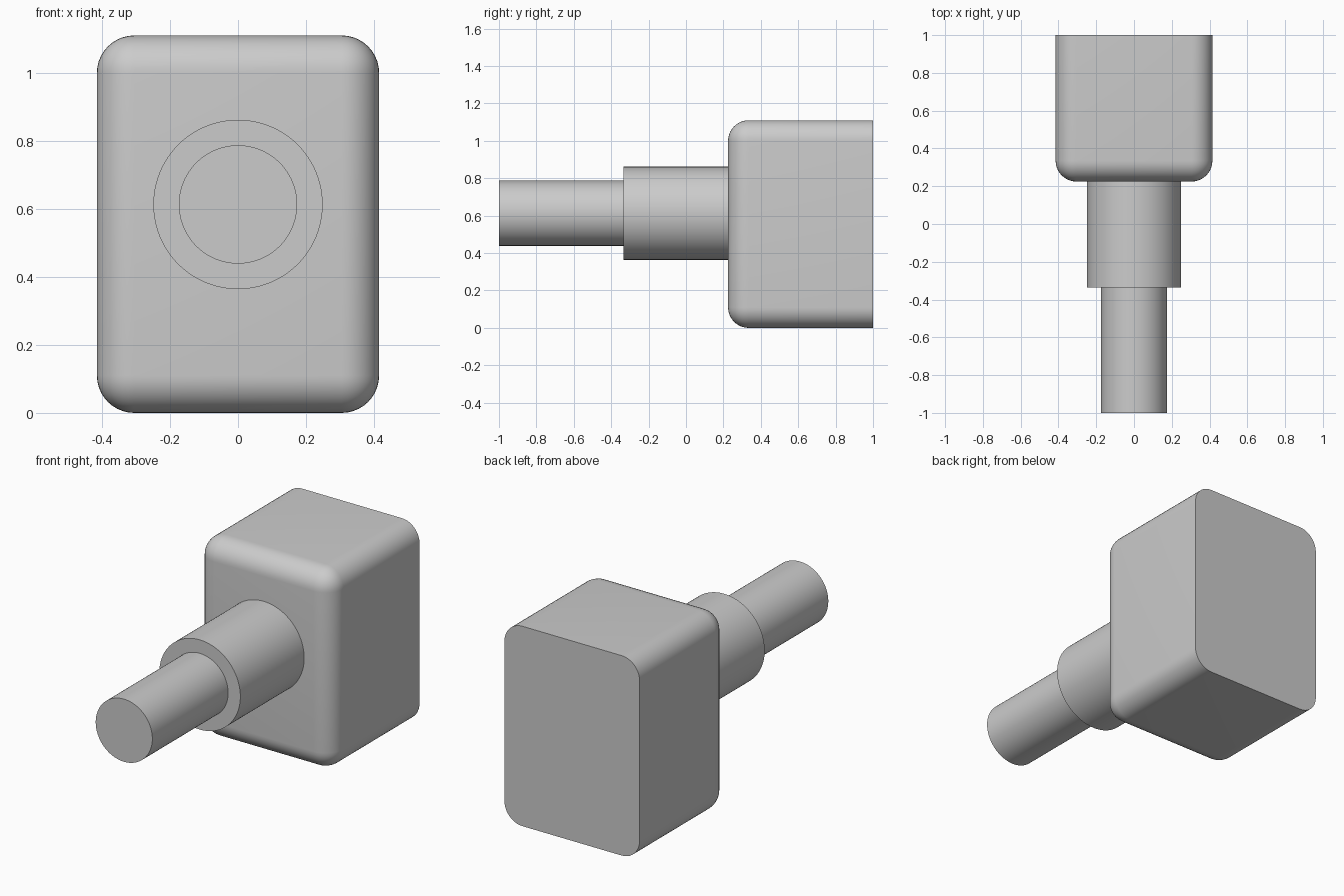
import bpy, bmesh, math
from mathutils import Matrix

cube = bpy.data.objects.get("Cube")
if cube:
    bpy.data.objects.remove(cube, do_unlink=True)

GREY = (0.6, 0.6, 0.6, 1.0)
grey = bpy.data.materials.new("plain grey")
grey.use_nodes = True
grey.diffuse_color = GREY
grey.node_tree.nodes["Principled BSDF"].inputs["Base Color"].default_value = GREY

AXIS_Z = 0.613
BACK, FACE, STEP, TIP = 1.0, 0.225, -0.335, -1.0
WIDTH, HEIGHT, ROUND = 0.83, 1.11, 0.11


def finish(name, bm):
    mesh = bpy.data.meshes.new(name)
    bmesh.ops.recalc_face_normals(bm, faces=bm.faces)
    bm.to_mesh(mesh)
    bm.free()
    obj = bpy.data.objects.new(name, mesh)
    bpy.context.collection.objects.link(obj)
    mesh.materials.append(grey)
    bpy.ops.object.select_all(action="DESELECT")
    obj.select_set(True)
    bpy.context.view_layer.objects.active = obj
    bpy.ops.object.shade_smooth_by_angle(angle=math.radians(30))
    return obj


def rod(name, radius, y_front, y_back):
    bm = bmesh.new()
    place = (Matrix.Translation((0, (y_front + y_back) / 2, AXIS_Z))
             @ Matrix.Rotation(math.pi / 2, 4, "X"))
    bmesh.ops.create_cone(bm, cap_ends=True, segments=96, radius1=radius,
                          radius2=radius, depth=y_back - y_front, matrix=place)
    return finish(name, bm)


# Housing: every edge rounded except those around the flat back
bm = bmesh.new()
place = (Matrix.Translation((0, (FACE + BACK) / 2, HEIGHT / 2))
         @ Matrix.Diagonal((WIDTH, BACK - FACE, HEIGHT, 1)))
bmesh.ops.create_cube(bm, size=1, matrix=place)
rounded = [e for e in bm.edges if any(v.co.y < BACK - 0.01 for v in e.verts)]
bmesh.ops.bevel(bm, geom=rounded, offset=ROUND, offset_type="OFFSET",
                segments=10, profile=0.5, affect="EDGES")
finish("housing", bm)

# Stepped round shaft, each section meeting the one behind it
rod("collar", 0.249, STEP, FACE)
rod("shaft", 0.174, TIP, STEP)
